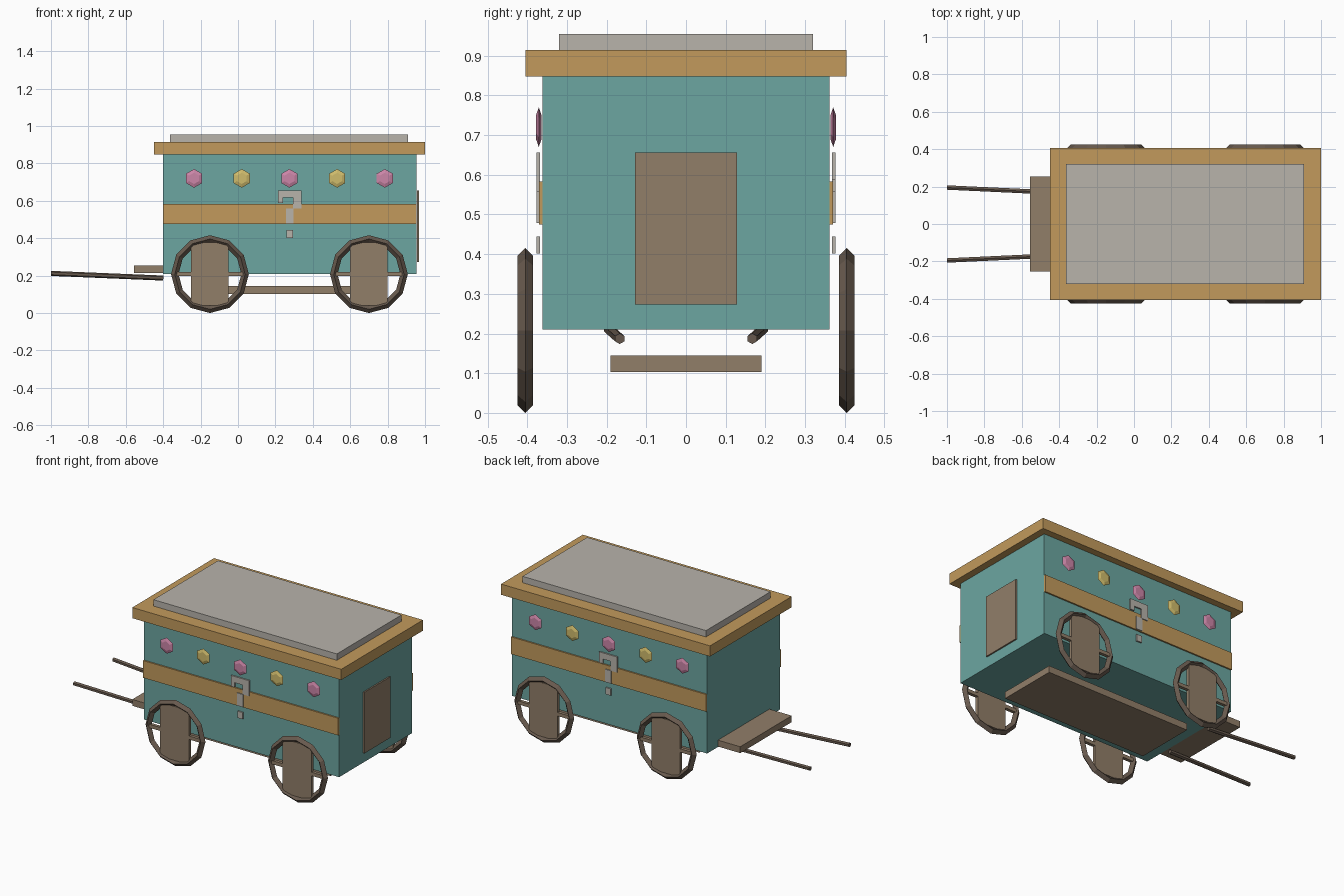
import bpy, bmesh, math
from mathutils import Vector, Matrix

if "Cube" in bpy.data.objects:
    bpy.data.objects.remove(bpy.data.objects["Cube"])


def material(name, r, g, b):
    lin = [((c / 255 + 0.055) / 1.055) ** 2.4 for c in (r, g, b)]
    m = bpy.data.materials.new(name)
    m.diffuse_color = (*lin, 1)
    m.use_nodes = True
    m.node_tree.nodes["Principled BSDF"].inputs["Base Color"].default_value = m.diffuse_color
    return m


TEAL = material("teal paint", 108, 166, 161)
OCHRE = material("ochre trim", 194, 154, 92)
BROWN = material("brown wood", 145, 126, 105)
DARK = material("dark wood", 104, 90, 78)
GREY = material("pale grey", 184, 179, 171)
PINK = material("pink gem", 204, 134, 168)
YELLOW = material("yellow gem", 208, 188, 108)


def finish(name, bm, mat):
    bmesh.ops.recalc_face_normals(bm, faces=bm.faces)
    me = bpy.data.meshes.new(name)
    bm.to_mesh(me)
    bm.free()
    me.materials.append(mat)
    ob = bpy.data.objects.new(name, me)
    bpy.context.collection.objects.link(ob)
    return ob


def box(name, mat, x0, x1, y0, y1, z0, z1):
    bm = bmesh.new()
    bmesh.ops.create_cube(bm, size=1)
    for v in bm.verts:
        v.co = ((x0 + x1) / 2 + v.co.x * (x1 - x0),
                (y0 + y1) / 2 + v.co.y * (y1 - y0),
                (z0 + z1) / 2 + v.co.z * (z1 - z0))
    return finish(name, bm, mat)


def lathe_y(name, mat, center, profile, sides, start=0.0, closed=False):
    """Revolve (radius, y) points around the y axis."""
    bm = bmesh.new()
    rings = []
    for i in range(sides):
        a = start + 2 * math.pi * i / sides
        rings.append([bm.verts.new(Vector(center) + Vector((r * math.cos(a), y, r * math.sin(a))))
                      for r, y in profile])
    n = len(profile)
    for i in range(sides):
        a, b = rings[i], rings[(i + 1) % sides]
        for j in range(n if closed else n - 1):
            k = (j + 1) % n
            bm.faces.new((a[j], a[k], b[k], b[j]))
    if not closed:
        bm.faces.new([r[0] for r in rings])
        bm.faces.new([r[-1] for r in rings])
    return finish(name, bm, mat)


def pole(name, mat, p, q, radius, sides):
    p, q = Vector(p), Vector(q)
    bm = bmesh.new()
    rot = (q - p).to_track_quat('Z', 'Y').to_matrix().to_4x4()
    bmesh.ops.create_cone(bm, cap_ends=True, segments=sides, radius1=radius, radius2=radius,
                          depth=(q - p).length, matrix=Matrix.Translation((p + q) / 2) @ rot)
    return finish(name, bm, mat)


# body, roof, door, boards
box("wagon_body", TEAL, -0.40, 0.955, -0.362, 0.362, 0.21, 0.85)
box("roof_trim", OCHRE, -0.45, 1.0, -0.405, 0.405, 0.848, 0.915)
box("roof_top", GREY, -0.363, 0.91, -0.32, 0.32, 0.915, 0.955)
box("rear_door", BROWN, 0.958, 0.967, -0.128, 0.128, 0.273, 0.656)
box("under_board", BROWN, -0.225, 0.775, -0.19, 0.19, 0.103, 0.145)
box("driver_step", BROWN, -0.555, -0.40, -0.255, 0.255, 0.213, 0.253)

MID = 0.277
# hook sign pieces as x0, x1, z0, z1 offsets seen from outside
SIGN = [(-0.063, 0.063, 0.617, 0.656), (-0.063, -0.037, 0.588, 0.617),
        (0.017, 0.063, 0.558, 0.617), (-0.021, 0.021, 0.478, 0.558),
        (-0.018, 0.018, 0.402, 0.444)]

for s, side in ((-1, "front"), (1, "back")):
    # side band
    box(side + "_band", OCHRE, -0.40, 0.955, *sorted((s * 0.36, s * 0.371)), 0.475, 0.583)
    # sign plates
    for i, (a, b, z0, z1) in enumerate(SIGN):
        xs = sorted((MID - s * a, MID - s * b))
        box(f"{side}_sign_{i}", GREY, *xs, *sorted((s * 0.368, s * 0.3765)), z0, z1)
    # gems
    for i in range(5):
        lathe_y(f"{side}_gem_{i}", YELLOW if i % 2 else PINK, (-0.235 + 0.255 * i, s * 0.371, 0.72),
                [(0.03, -0.007), (0.05, 0), (0.03, 0.007)], 6, math.pi / 2)
    # wheels: diamond-section rim, broad plank and thin cross bar
    for x, end in ((-0.15, "fore"), (0.70, "aft")):
        c = (x, s * 0.405, 0.208)
        lathe_y(f"{side}_{end}_rim", DARK, c, [(0.208, 0), (0.188, 0.02), (0.168, 0), (0.188, -0.02)],
                12, closed=True)
        box(f"{side}_{end}_plank", BROWN, x - 0.1, x + 0.1, c[1] - 0.01, c[1] + 0.01, 0.04, 0.378)
        box(f"{side}_{end}_bar", BROWN, x - 0.18, x + 0.18, c[1] - 0.01, c[1] + 0.01, 0.198, 0.22)
    # draw poles
    pole(side + "_pole", DARK, (-1.0, s * 0.195, 0.212), (-0.40, s * 0.167, 0.187), 0.0135, 6)
